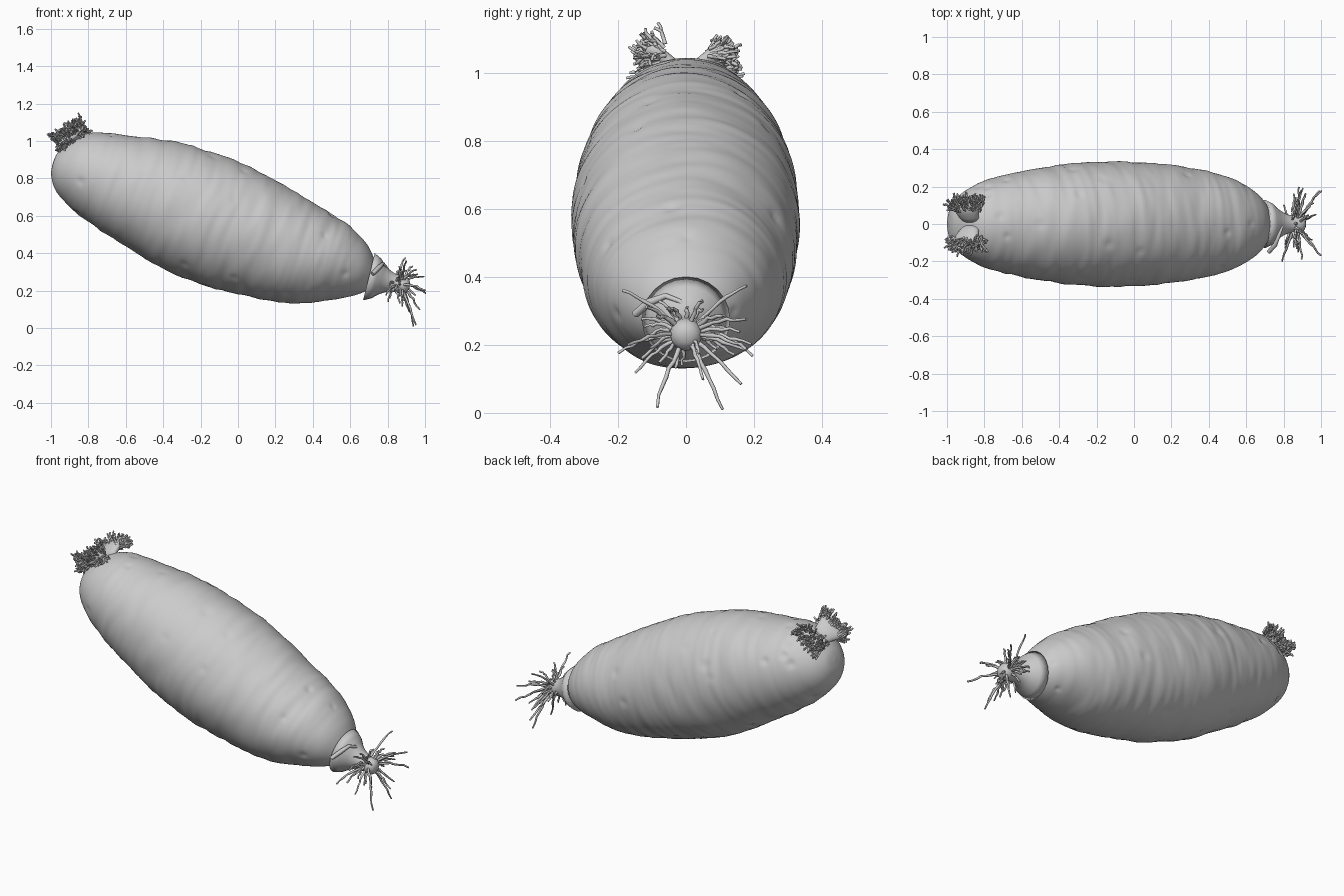
import bpy, bmesh, math, random
from mathutils import Vector, noise

random.seed(4)
cube = bpy.data.objects.get("Cube")
if cube:
    bpy.data.objects.remove(cube)

grey = bpy.data.materials.new("plain grey")
grey.use_nodes = True
grey.diffuse_color = (0.6, 0.6, 0.6, 1)
grey.node_tree.nodes["Principled BSDF"].inputs["Base Color"].default_value = (0.6, 0.6, 0.6, 1)


def loft(name, rings, sides, bump=None):
    """Skin elliptical rings given as (centre, half axis, half axis)."""
    bm = bmesh.new()
    loops = []
    for c, p, q in rings:
        loop = []
        for k in range(sides):
            a = math.tau * k / sides
            out = p * math.cos(a) + q * math.sin(a)
            co = c + out
            if bump:
                co += out.normalized() * bump(co, c, out)
            loop.append(bm.verts.new(co))
        loops.append(loop)
    for lo, hi in zip(loops, loops[1:]):
        for k in range(sides):
            n = (k + 1) % sides
            bm.faces.new((lo[k], lo[n], hi[n], hi[k]))
    bm.faces.new(loops[0])
    bm.faces.new(loops[-1])
    bmesh.ops.recalc_face_normals(bm, faces=bm.faces)
    mesh = bpy.data.meshes.new(name)
    bm.to_mesh(mesh)
    bm.free()
    mesh.shade_smooth()
    mesh.materials.append(grey)
    obj = bpy.data.objects.new(name, mesh)
    bpy.context.collection.objects.link(obj)
    return obj


def strands(name, paths, radius, tip=0.6):
    """Thin tapering tubes along point lists, turned into one mesh."""
    curve = bpy.data.curves.new(name, "CURVE")
    curve.dimensions = "3D"
    curve.bevel_depth = radius
    curve.bevel_resolution = 1
    curve.use_fill_caps = True
    for path in paths:
        sp = curve.splines.new("POLY")
        sp.points.add(len(path) - 1)
        for i, co in enumerate(path):
            sp.points[i].co = (*co, 1)
            knob = random.uniform(0.85, 1.15)
            sp.points[i].radius = knob * (1 + (tip - 1) * i / (len(path) - 1))
        sp.use_smooth = True
    curve.materials.append(grey)
    obj = bpy.data.objects.new(name, curve)
    bpy.context.collection.objects.link(obj)
    bpy.ops.object.select_all(action="DESELECT")
    obj.select_set(True)
    bpy.context.view_layer.objects.active = obj
    bpy.ops.object.convert(target="MESH")


def jitter(size):
    return Vector([random.uniform(-size, size) for _ in range(3)])


def wavy(start, end, steps, wobble, sag=0.0):
    """Slightly crooked path between two points."""
    path = []
    for i in range(steps + 1):
        t = i / steps
        p = start.lerp(end, t) + jitter(wobble) * min(1, 2 * t)
        path.append(p + Vector((0, 0, sag * math.sin(math.pi * t))))
    return path


# Body: tilted axis; stations are (distance, upper edge, lower edge, half width)
origin = Vector((-0.98, 0, 0.85))
axis = Vector((0.947, 0, -0.321))
up = Vector((0.321, 0, 0.947))
side_y = Vector((0, 1, 0))
stations = [Vector(s) for s in (
    (-.02, .05, .03, .01), (-.01, .10, -.03, .075), (.03, .17, -.095, .14),
    (.10, .235, -.145, .195), (.20, .272, -.19, .238), (.35, .303, -.235, .275),
    (.55, .343, -.283, .308), (.75, .356, -.325, .33), (.95, .35, -.332, .335),
    (1.15, .32, -.318, .325), (1.35, .277, -.292, .30), (1.5, .243, -.25, .27),
    (1.62, .207, -.19, .225), (1.72, .148, -.135, .165), (1.79, .07, -.08, .09),
    (1.825, .02, -.04, .03))]


def body_ring(u):
    """Smooth interpolation through the stations."""
    i = min(int(u), len(stations) - 2)
    t = u - i
    p1, p2 = stations[i], stations[i + 1]
    p0, p3 = stations[max(i - 1, 0)], stations[min(i + 2, len(stations) - 1)]
    s, hi, lo, w = (p1 * 2 + (p2 - p0) * t + (p0 * 2 - p1 * 5 + p2 * 4 - p3) * t * t
                    + (p1 * 3 - p0 - p2 * 3 + p3) * t ** 3) / 2
    return origin + axis * s + up * (hi + lo) / 2, side_y * w, up * (hi - lo) / 2


rings = [body_ring(15 * i / 210) for i in range(211)]
pits = []
for _ in range(34):
    c, p, q = random.choice(rings[40:190])
    a = random.uniform(0, math.tau)
    pits.append((c + p * math.cos(a) + q * math.sin(a),
                 random.uniform(.014, .026), random.uniform(.004, .009)))


def wrinkle(co, c, out):
    s = (c - origin).dot(axis)
    fade = max(0, min(1, s / .3, (1.8 - s) / .25))
    n = noise.noise(Vector((s * 13, out.y * 4, out.z * 4)))
    n += .5 * noise.noise(Vector((s * 28, out.y * 6 + 9, out.z * 6)))
    d = .006 * n * fade
    for pit, r, depth in pits:
        gap = (co - pit).length_squared / (r * r)
        if gap < 6:
            d -= depth * math.exp(-gap)
    return d


loft("body", rings, 128, wrinkle)

# Neck at the low end, finishing in a rounded knob
neck_dir = Vector((.97, 0, -.24))
neck_up = Vector((.24, 0, .97))
neck_start = Vector((.70, 0, .275))
loft("neck", [(neck_start + neck_dir * d, side_y * r, neck_up * r) for d, r in
              ((0, .13), (.04, .11), (.07, .082), (.10, .062), (.13, .05), (.16, .045),
               (.18, .047), (.20, .045), (.215, .034), (.224, .015))], 24)

# Folded lip of skin over the neck
lip = [Vector(p) for p in ((.72, -.15, .29), (.755, -.11, .325), (.775, -.06, .345),
                           (.79, -.02, .33), (.80, .01, .295), (.82, .025, .26))]
strands("neck_lip", [lip], .012)

# Root hairs: long ones aimed by hand, short ones scattered around the knob
knob = Vector((.87, 0, .235))
ends = [Vector(e) for e in (
    (.90, -.185, .36), (.89, .18, .375), (.95, -.088, .02), (.94, .105, .01),
    (.79, -.20, .18), (.92, .16, .085), (.88, -.15, .12), (1.0, .18, .19),
    (.99, .175, .275), (1.0, -.17, .20), (.95, -.12, .31), (.86, -.08, .33),
    (.90, .19, .20), (.80, .10, .22), (.97, .05, .10), (.88, .20, .17))]
for i in range(24):
    a = math.tau * i / 24 + random.uniform(-.1, .1)
    r = random.uniform(.08, .15)
    ends.append(Vector((random.uniform(.78, .97), 1.15 * r * math.cos(a),
                        .235 + .75 * r * math.sin(a))))
hairs = [wavy(knob + (e - knob).normalized() * .025 + Vector((random.uniform(-.03, .01), 0, 0)),
              e, 8, .004, .012) for e in ends]
strands("root_hairs", hairs, .0075)

# Crown: a mirrored pair of flattened trumpets with ragged coral-like fringes
slope = Vector((.83, 0, .55))
rise = Vector((-.55, 0, .83))
crown = Vector((-.885, 0, 1.01))
for side, label in ((1, "left"), (-1, "right")):
    outward = side_y * side
    flare = (outward * .6 + rise * .8) * -1
    flare = outward * .5 - rise * .86
    cup = []
    for y, v, length, thick in ((.01, -.04, .05, .03), (.04, -.005, .06, .028),
                                (.07, .015, .075, .03), (.10, .025, .09, .034),
                                (.115, .027, .08, .024)):
        cup.append((crown + outward * y + rise * v, slope * length, flare * thick))
    loft(label + "_crown_cup", cup, 28)

    fringe = []
    for i in range(110):
        a = random.uniform(-1, 1)
        lift = random.uniform(-.4, 1.25)
        start = crown + slope * a * .085 + outward * random.uniform(.06, .11) \
            + rise * (.018 + .025 * (lift - .4))
        heading = outward * math.cos(lift) + rise * math.sin(lift) + slope * a * .35
        tip = start + heading * random.uniform(.035, .065)
        path = wavy(start, tip, 5, .004)
        fringe.append(path)
        # Short side twig
        fringe.append(wavy(path[3], path[3] + heading * .012 + jitter(.018), 2, .002))
    strands(label + "_crown_fringe", fringe, .0062, .75)
